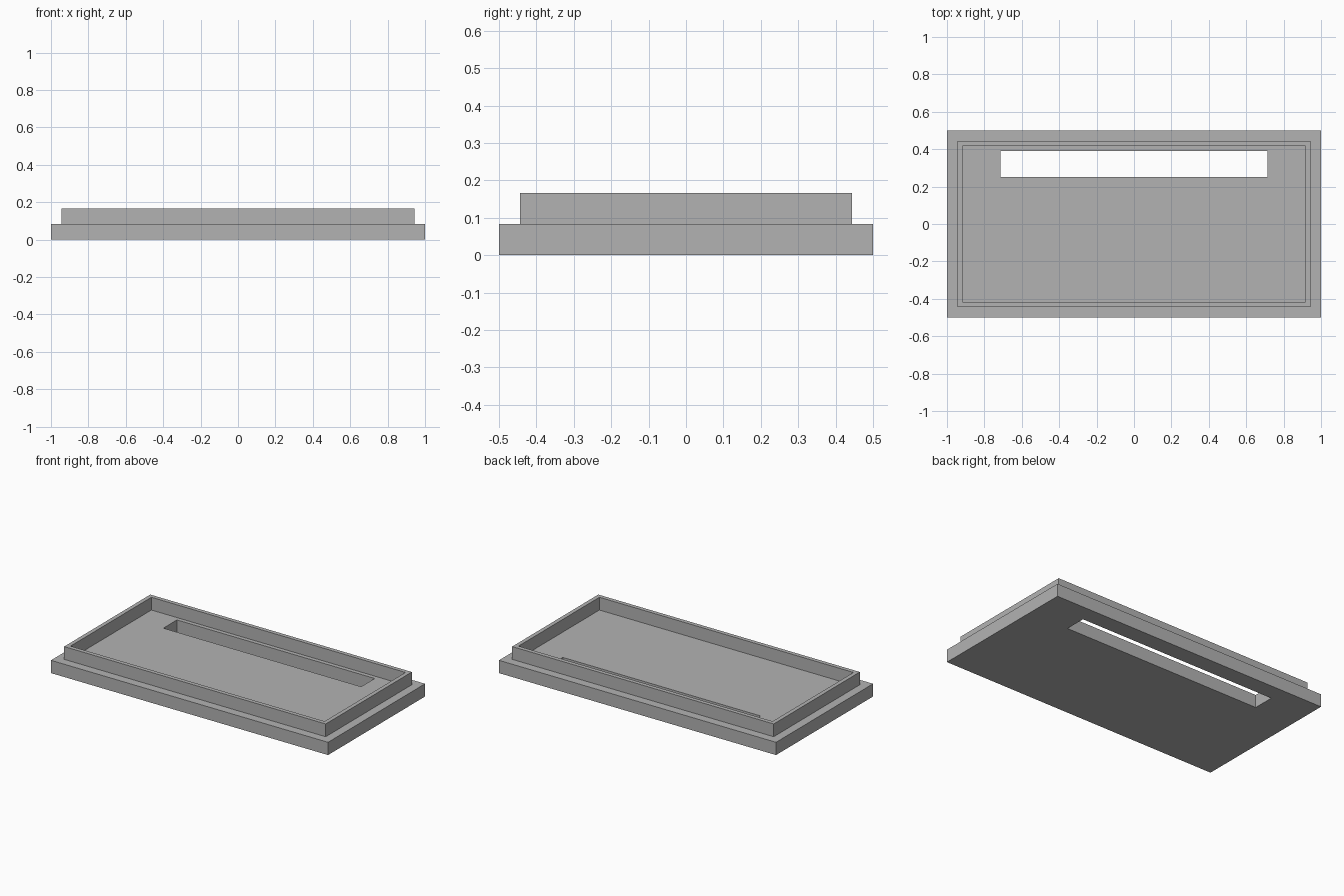
import bpy
import bmesh

cube = bpy.data.objects.get("Cube")
if cube:
    bpy.data.objects.remove(cube, do_unlink=True)

grey = bpy.data.materials.new("plain grey")
grey.use_nodes = True
colour = (0.45, 0.45, 0.45, 1)
grey.diffuse_color = colour
grey.node_tree.nodes["Principled BSDF"].inputs["Base Color"].default_value = colour


def rectangle(bm, x, y0, y1, z):
    return [bm.verts.new(p) for p in ((-x, y0, z), (x, y0, z), (x, y1, z), (-x, y1, z))]


def rectangular_ring(name, outer, inner, bottom, top):
    """Solid slab with a rectangular opening; rectangles are (half width, y min, y max)."""
    bm = bmesh.new()
    loops = [rectangle(bm, *outer, bottom), rectangle(bm, *outer, top),
             rectangle(bm, *inner, top), rectangle(bm, *inner, bottom)]
    # Bridge each loop to the next, all the way round the cross-section
    for a, b in zip(loops, loops[1:] + loops[:1]):
        for i in range(4):
            j = (i + 1) % 4
            bm.faces.new((a[i], a[j], b[j], b[i]))
    bmesh.ops.recalc_face_normals(bm, faces=bm.faces)
    mesh = bpy.data.meshes.new(name)
    bm.to_mesh(mesh)
    bm.free()
    mesh.materials.append(grey)
    obj = bpy.data.objects.new(name, mesh)
    bpy.context.collection.objects.link(obj)
    return obj


step = 0.0833

# Base plate with the long slot near the back
rectangular_ring("base_plate", (1, -0.5, 0.5), (0.714, 0.25, 0.39), 0, step)

# Thin raised lip set in from the plate edge
rectangular_ring("raised_lip", (0.944, -0.444, 0.444), (0.917, -0.417, 0.417), step, 2 * step)
